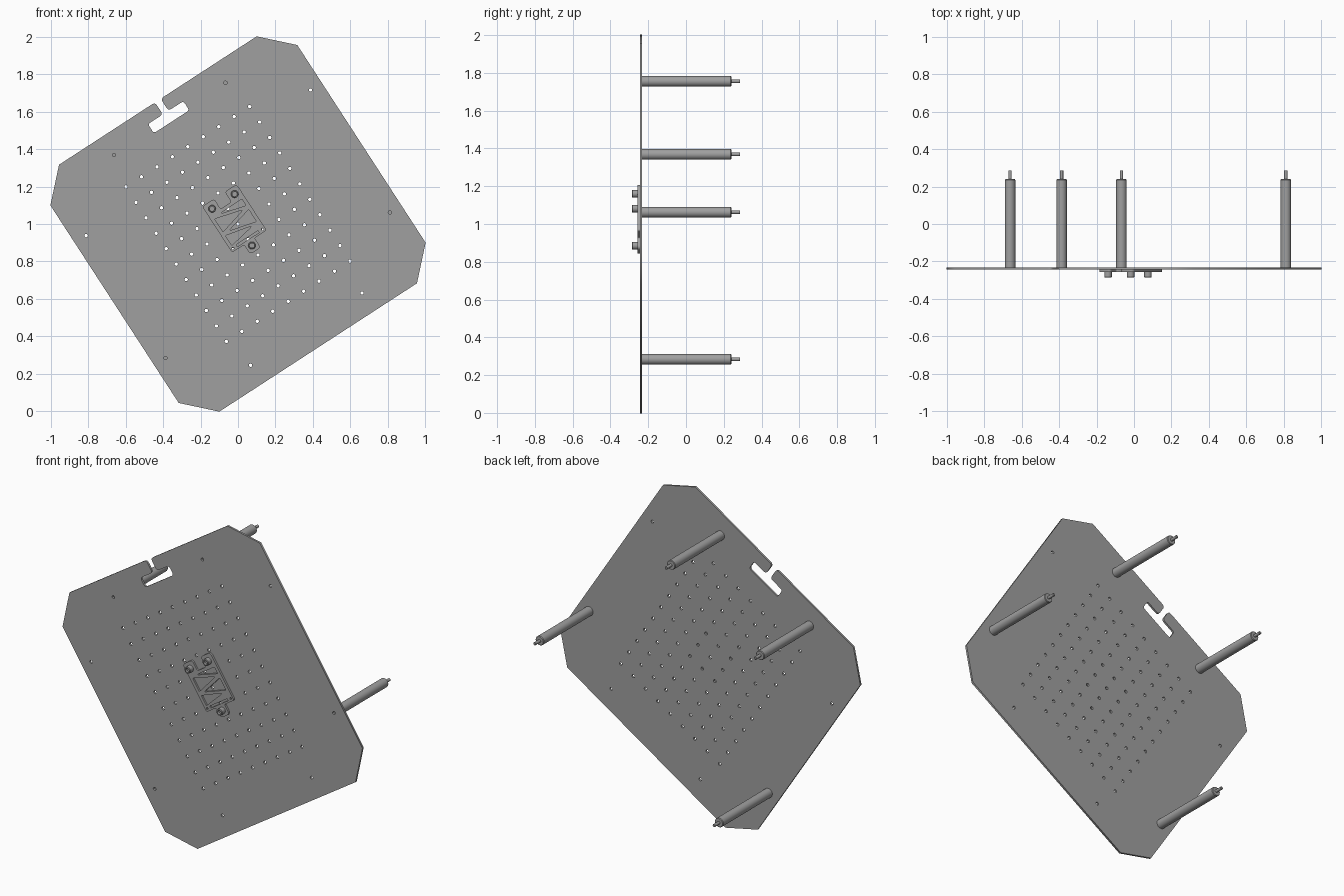
import bpy, bmesh, math
from mathutils import Matrix, Vector

cube = bpy.data.objects.get("Cube")
if cube:
    bpy.data.objects.remove(cube)

# Flat working frame: u across, v up the tilted panel, w out of its front
FRAME = (Matrix.Translation((0, 0, 1)) @ Matrix.Rotation(math.radians(-33), 4, 'Y')
         @ Matrix.Rotation(math.radians(90), 4, 'X'))

grey = bpy.data.materials.new("metal grey")
grey.use_nodes = True
COLOUR = (0.35, 0.35, 0.35, 1)
grey.diffuse_color = COLOUR
grey.node_tree.nodes["Principled BSDF"].inputs["Base Color"].default_value = COLOUR


def finish(name, mesh, smooth):
    obj = bpy.data.objects.new(name, mesh)
    bpy.context.collection.objects.link(obj)
    mesh.materials.clear()
    mesh.materials.append(grey)
    mesh.transform(FRAME)
    if smooth:
        bpy.ops.object.select_all(action='DESELECT')
        obj.select_set(True)
        bpy.context.view_layer.objects.active = obj
        bpy.ops.object.shade_smooth_by_angle(angle=math.radians(35))
    return obj


def circle(u, v, r, n=16):
    return [(u + r * math.cos(math.tau * i / n), v + r * math.sin(math.tau * i / n)) for i in range(n)]


def rounded(points, steps=5):
    """Round each (u, v, radius) corner of a closed outline."""
    out = []
    for i, (u, v, r) in enumerate(points):
        p = Vector((u, v))
        if r == 0:
            out.append((u, v))
            continue
        a = (Vector(points[i - 1][:2]) - p).normalized()
        b = (Vector(points[(i + 1) % len(points)][:2]) - p).normalized()
        reach = r / math.tan(a.angle(b) / 2)
        start, end = p + a * reach, p + b * reach
        for k in range(steps + 1):
            t = k / steps
            q = start * (1 - t) ** 2 + p * 2 * t * (1 - t) + end * t ** 2
            out.append((q.x, q.y))
    return out


def sheet(name, loops, back, front):
    """Flat sheet: first loop is the outline, the others are holes."""
    curve = bpy.data.curves.new(name, 'CURVE')
    curve.dimensions = '2D'
    curve.fill_mode = 'BOTH'
    curve.extrude = (front - back) / 2
    for loop in loops:
        spline = curve.splines.new('POLY')
        spline.points.add(len(loop) - 1)
        for point, (u, v) in zip(spline.points, loop):
            point.co = (u, v, 0, 1)
        spline.use_cyclic_u = True
    temp = bpy.data.objects.new("temporary outline", curve)
    bpy.context.collection.objects.link(temp)
    graph = bpy.context.evaluated_depsgraph_get()
    mesh = bpy.data.meshes.new_from_object(temp.evaluated_get(graph))
    bpy.data.objects.remove(temp)
    mesh.transform(Matrix.Translation((0, 0, (front + back) / 2)))
    return finish(name, mesh, False)


def turned(name, u, v, profile, n=32):
    """Turned part on an axis along w, from a (radius, w) profile."""
    bm = bmesh.new()
    verts = [bm.verts.new((r, 0, w)) for r, w in profile]
    edges = [bm.edges.new(pair) for pair in zip(verts, verts[1:])]
    bmesh.ops.spin(bm, geom=verts + edges, axis=(0, 0, 1), cent=(0, 0, 0),
                   angle=math.tau, steps=n, use_merge=False)
    bmesh.ops.remove_doubles(bm, verts=bm.verts, dist=0.0001)
    bmesh.ops.recalc_face_normals(bm, faces=bm.faces)
    mesh = bpy.data.meshes.new(name)
    bm.to_mesh(mesh)
    bm.free()
    mesh.transform(Matrix.Translation((u, v, 0)))
    return finish(name, mesh, True)


# Panel: chamfered square with a T-shaped hanging slot in its top edge
H, C, PITCH = 0.787, 0.63, 0.0985
slot = [(0.018, H, 0.02), (0.018, 0.71, 0.02), (0.113, 0.71, 0.016), (0.113, 0.652, 0.016)]
outline = [(-C, -H, 0), (C, -H, 0), (H, -C, 0), (H, C, 0), (C, H, 0)]
outline += slot + [(-u, v, r) for u, v, r in reversed(slot)]
outline += [(-C, H, 0), (-H, C, 0), (-H, -C, 0)]
holes = [circle(i * PITCH, j * PITCH, 0.009) for i in range(-4, 5) for j in range(-5, 6)]
for su in (-1, 1):
    for sv in (-1, 1):
        holes += [circle(su * 0.355, sv * 0.67, 0.009), circle(su * 0.715, sv * 0.39, 0.009)]
sheet("panel", [rounded(outline)] + holes, 0.232, 0.244)

# Standoffs with a thin stud at the rear end
for side, s in (("right", -1), ("left", 1)):
    for level, u, v in (("upper", 0.355, 0.67), ("lower", 0.715, -0.39)):
        turned(f"{level}_{side}_standoff", s * u, v,
               [(0, 0.232), (0.028, 0.232), (0.028, -0.236), (0.025, -0.24),
                (0.009, -0.24), (0.009, -0.285), (0.007, -0.287), (0, -0.287)])

# Bracket: two upper tabs, one lower tab, and a truss of triangular windows
half = [(0.034, -0.111, 0.008), (0.11, -0.111, 0.012), (0.11, 0.183, 0.022),
        (0.034, 0.183, 0.015), (0.034, 0.118, 0.012)]
bracket = [(0.034, -0.172, 0.022)] + half
bracket += [(-u, v, r) for u, v, r in reversed(bracket)]
windows = [[(-0.06, 0.1), (0.09, 0.1), (0.09, 0.06)],
           [(-0.09, 0.09), (-0.09, 0.008), (0.065, 0.049)],
           [(0.09, 0.034), (0.09, -0.042), (-0.06, -0.004)],
           [(-0.09, -0.016), (-0.09, -0.078), (0.06, -0.05)]]
loops = [rounded(bracket)] + [rounded([(u, v, 0.004) for u, v in w], 3) for w in windows]
loops += [circle(s * 0.094, -0.095, 0.006) for s in (-1, 1)]
loops.append(rounded([(s * 0.07, v, 0.004) for s, v in ((-1, -0.1), (1, -0.1), (1, -0.088), (-1, -0.088))], 3))
sheet("bracket", loops, 0.244, 0.256)

# Socket-head bolts holding the bracket
for name, u, v in (("upper_right", -0.072, 0.144), ("upper_left", 0.072, 0.144), ("lower", 0, -0.137)):
    turned(name + "_bolt", u, v, [(0, 0.25), (0.02, 0.25), (0.02, 0.284), (0.017, 0.287),
                                  (0.012, 0.287), (0.012, 0.272), (0, 0.272)], 24)
